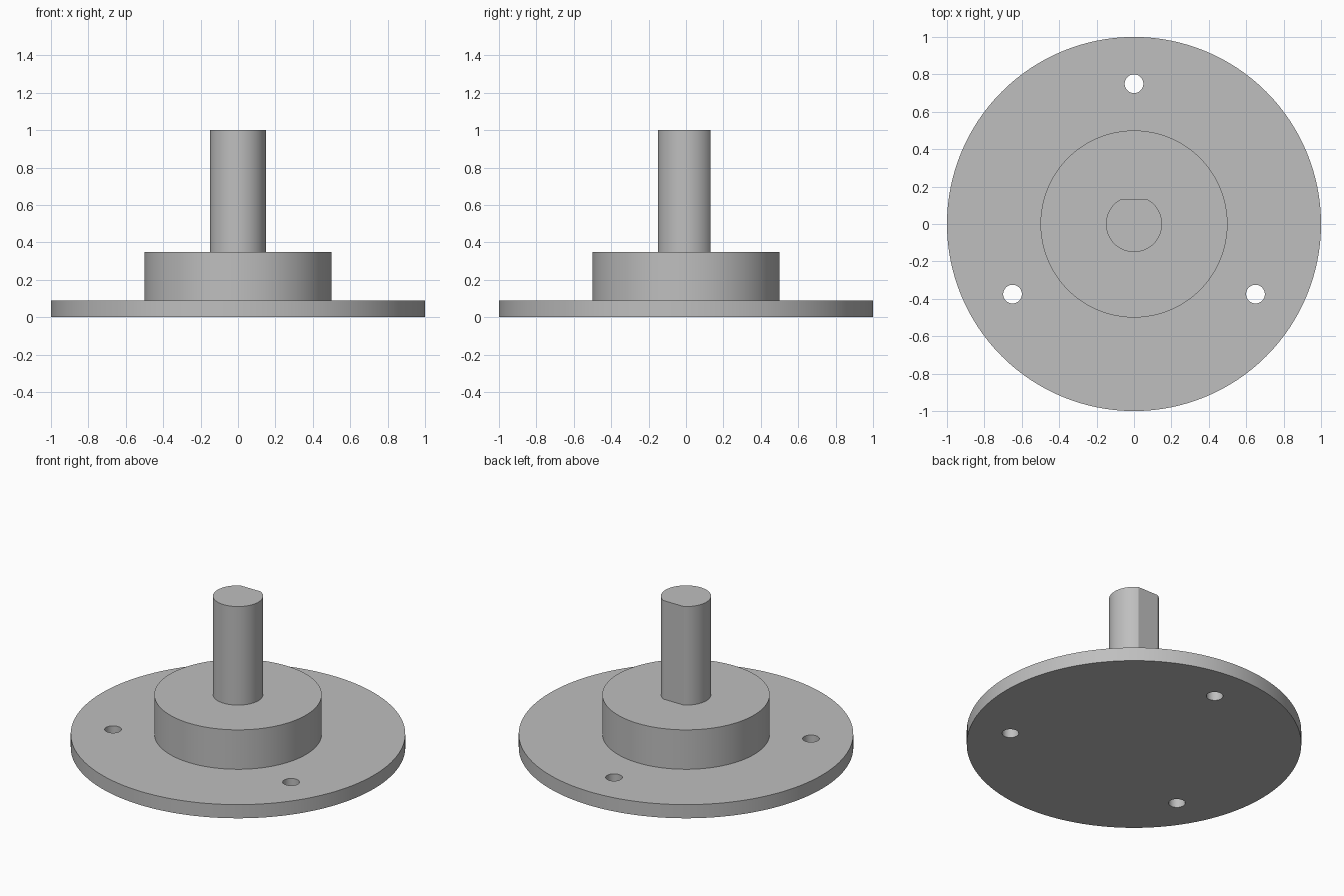
import bpy
import bmesh
from math import cos, sin, radians

cube = bpy.data.objects.get("Cube")
if cube:
    bpy.data.objects.remove(cube, do_unlink=True)

# Single plain metal colour
metal = bpy.data.materials.new("grey_metal")
metal.use_nodes = True
colour = (0.52, 0.52, 0.52, 1.0)
metal.diffuse_color = colour
metal.node_tree.nodes["Principled BSDF"].inputs["Base Color"].default_value = colour

FLANGE_TOP, HUB_TOP, SHAFT_TOP = 0.09, 0.35, 1.0
SHAFT_RADIUS, SHAFT_FLAT = 0.15, 0.13
HOLE_RADIUS, BOLT_CIRCLE = 0.05, 0.75


def cylinder(name, radius, bottom, top, x=0, y=0, sides=96):
    bpy.ops.mesh.primitive_cylinder_add(
        vertices=sides, radius=radius, depth=top - bottom,
        location=(x, y, (bottom + top) / 2))
    obj = bpy.context.object
    obj.name = name
    obj.data.materials.append(metal)
    return obj


def smooth(obj):
    bpy.ops.object.select_all(action='DESELECT')
    obj.select_set(True)
    bpy.context.view_layer.objects.active = obj
    bpy.ops.object.shade_smooth_by_angle(angle=radians(20))


def drill(obj, x, y):
    cutter = cylinder("hole_cutter", HOLE_RADIUS, -0.1, FLANGE_TOP + 0.1, x, y, 48)
    cutter.hide_render = True
    mod = obj.modifiers.new("hole", 'BOOLEAN')
    mod.operation = 'DIFFERENCE'
    mod.solver = 'EXACT'
    mod.object = cutter
    bpy.context.view_layer.objects.active = obj
    bpy.ops.object.modifier_apply(modifier=mod.name)
    bpy.data.objects.remove(cutter, do_unlink=True)


# Base disc with three evenly spaced bolt holes
flange = cylinder("flange", 1.0, 0, FLANGE_TOP, sides=128)
for angle in (90, 210, 330):
    a = radians(angle)
    drill(flange, BOLT_CIRCLE * cos(a), BOLT_CIRCLE * sin(a))
smooth(flange)

# Raised boss
hub = cylinder("hub", 0.5, FLANGE_TOP, HUB_TOP)
smooth(hub)

# Shaft with one flat along its back
shaft = cylinder("shaft", SHAFT_RADIUS, HUB_TOP, SHAFT_TOP)
bm = bmesh.new()
bm.from_mesh(shaft.data)
cut = bmesh.ops.bisect_plane(
    bm, geom=bm.verts[:] + bm.edges[:] + bm.faces[:],
    plane_co=(0, SHAFT_FLAT, 0), plane_no=(0, 1, 0), clear_outer=True)
rim = [e for e in cut["geom_cut"] if isinstance(e, bmesh.types.BMEdge)]
bmesh.ops.holes_fill(bm, edges=[e for e in bm.edges if e.is_boundary] or rim)
bmesh.ops.recalc_face_normals(bm, faces=bm.faces[:])
bm.to_mesh(shaft.data)
bm.free()
smooth(shaft)
